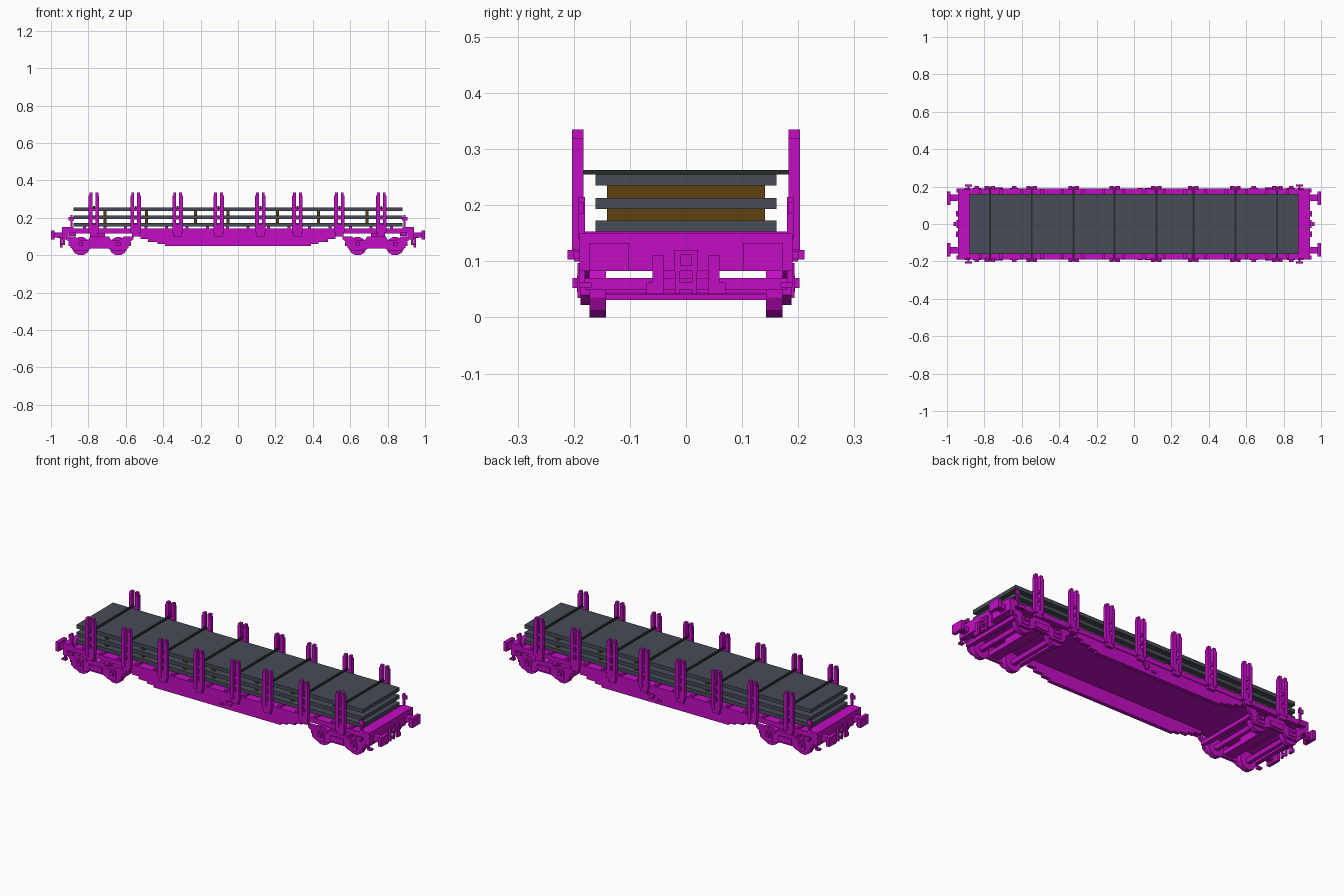
import bpy, bmesh, math
from mathutils import Matrix

cube = bpy.data.objects.get("Cube")
if cube:
    bpy.data.objects.remove(cube, do_unlink=True)


def material(name, rgb):
    m = bpy.data.materials.new(name)
    m.use_nodes = True
    m.diffuse_color = (*rgb, 1)
    m.node_tree.nodes["Principled BSDF"].inputs["Base Color"].default_value = (*rgb, 1)
    return m


MAGENTA = material("magenta paint", (0.55, 0.004, 0.55))
STEEL = material("slate steel", (0.061, 0.072, 0.096))
WOOD = material("brown timber", (0.115, 0.052, 0.005))
STRAP = material("dark strap", (0.023, 0.026, 0.026))


def finish(name, bm, mat):
    bmesh.ops.recalc_face_normals(bm, faces=bm.faces)
    me = bpy.data.meshes.new(name)
    bm.to_mesh(me)
    bm.free()
    me.materials.append(mat)
    ob = bpy.data.objects.new(name, me)
    bpy.context.collection.objects.link(ob)
    return ob


def add_box(bm, x0, x1, y0, y1, z0, z1):
    mat = Matrix.Translation(((x0 + x1) / 2, (y0 + y1) / 2, (z0 + z1) / 2))
    bmesh.ops.create_cube(bm, size=1, matrix=mat @ Matrix.Diagonal((x1 - x0, y1 - y0, z1 - z0, 1)))


def add_profile(bm, pts, y0, y1):
    """Extrude an x-z outline from y0 to y1."""
    face = bm.faces.new([bm.verts.new((x, y0, z)) for x, z in pts])
    res = bmesh.ops.extrude_face_region(bm, geom=[face])
    verts = [v for v in res["geom"] if isinstance(v, bmesh.types.BMVert)]
    bmesh.ops.translate(bm, verts=verts, vec=(0, y1 - y0, 0))


def boxes(name, mat, items, mirror=(False, False)):
    """One object from boxes, optionally mirrored across x and y."""
    bm = bmesh.new()
    for it in items:
        add_box(bm, *it)
    return mirrored(finish(name, bm, mat), *mirror)


def mirrored(ob, mx, my):
    if mx or my:
        mod = ob.modifiers.new("Mirror", 'MIRROR')
        mod.use_axis = (mx, my, False)
        mod.use_mirror_merge = False
    return ob


XY, X, Y = (True, True), (True, False), (False, True)
STAKES = [-0.77, -0.547, -0.323, -0.104, 0.12, 0.318, 0.542, 0.766]
SPACERS = [-0.71, -0.488, -0.227, -0.053, 0.21, 0.43, 0.69]

# Deck, side rails and end platforms
boxes("deck", MAGENTA, [(-0.9, 0.9, -0.17, 0.17, 0.122, 0.14)])
boxes("side_rail", MAGENTA, [(-0.93, 0.93, 0.165, 0.19, 0.115, 0.142)], Y)
boxes("headstock", MAGENTA, [(0.88, 0.94, -0.19, 0.19, 0.115, 0.15),
                             (0.905, 0.94, -0.19, 0.19, 0.083, 0.115)], X)
boxes("deck_bearer", MAGENTA,
      [(x - 0.008, x + 0.008, -0.186, 0.186, 0.138, 0.153) for x in [-0.82 + i * 0.1093 for i in range(16)]])

# Stepped belly girder along each side
half = [(0.56, 0.12), (0.56, 0.1), (0.52, 0.1), (0.52, 0.085), (0.48, 0.085), (0.48, 0.07),
        (0.43, 0.07), (0.43, 0.059), (0.39, 0.059), (0.39, 0.048)]
bm = bmesh.new()
add_profile(bm, half + [(-x, z) for x, z in reversed(half)], 0.165, 0.186)
mirrored(finish("belly_girder", bm, MAGENTA), False, True)

# Brake lever plate on the girder
boxes("brake_lever_plate", MAGENTA, [(0.06, 0.1, 0.185, 0.193, 0.085, 0.097),
                                     (0.07, 0.09, 0.185, 0.193, 0.07, 0.085),
                                     (0.02, 0.045, 0.185, 0.192, 0.066, 0.076)], Y)

# Stakes: twin posts with ties, standing in pockets
items = []
for x in STAKES:
    for s in (-1, 1):
        a, b = sorted((x + s * 0.008, x + s * 0.028))
        items.append((a, b, 0.183, 0.203, 0.12, 0.32))
        a, b = sorted((x + s * 0.008, x + s * 0.023))
        items.append((a, b, 0.183, 0.203, 0.32, 0.335))
    for z0, z1 in ((0.14, 0.165), (0.19, 0.205), (0.235, 0.25)):
        items.append((x - 0.01, x + 0.01, 0.187, 0.199, z0, z1))
    items.append((x - 0.021, x + 0.021, 0.18, 0.2, 0.1, 0.14))
boxes("stake", MAGENTA, items, Y)

# Cargo: slabs, timber spacers and straps
for i, z in enumerate((0.153, 0.193, 0.235)):
    boxes(f"cargo_slab_{i + 1}", STEEL, [(-0.88, 0.88, -0.161, 0.161, z, z + 0.02)])
boxes("timber_spacer", WOOD,
      [(x - 0.008, x + 0.008, -0.141, 0.141, z0, z1) for x in SPACERS
       for z0, z1 in ((0.173, 0.193), (0.213, 0.235))])
boxes("cargo_strap", STRAP, [(x - 0.005, x + 0.005, -0.184, 0.184, 0.255, 0.263) for x in STAKES])

# Buffers
boxes("buffer", MAGENTA, [(0.98, 1.0, 0.102, 0.173, 0.083, 0.133),
                          (0.94, 0.98, 0.123, 0.157, 0.095, 0.122)], XY)

# Coupling hook, hanging links and brake hoses
boxes("coupling", MAGENTA, [(0.94, 0.95, -0.021, 0.021, 0.083, 0.12),
                            (0.95, 0.965, -0.01, 0.01, 0.092, 0.112)], X)
boxes("coupling_link", MAGENTA, [(0.94, 0.95, 0.011, 0.02, 0.042, 0.085),
                                 (0.94, 0.95, 0, 0.012, 0.05, 0.062)], XY)
boxes("brake_hose", MAGENTA, [(0.938, 0.952, 0.04, 0.06, 0.042, 0.111),
                              (0.938, 0.952, 0.06, 0.07, 0.042, 0.062)], XY)

# Lamp brackets and corner handles
boxes("lamp_bracket", MAGENTA, [(0.885, 0.895, 0.18, 0.192, 0.14, 0.215),
                                (0.878, 0.907, 0.183, 0.192, 0.185, 0.205)], XY)
boxes("corner_handle", MAGENTA, [(0.867, 0.903, 0.2, 0.211, 0.103, 0.12),
                                 (0.88, 0.89, 0.185, 0.203, 0.105, 0.118)], XY)
boxes("corner_step", MAGENTA, [(0.925, 0.935, 0.18, 0.19, 0.06, 0.09),
                               (0.925, 0.95, 0.168, 0.19, 0.053, 0.062)], XY)

# Bogies: side frames, cross beams, axle boxes
C = 0.74
frame = [(-0.18, 0.1), (-0.18, 0.085), (-0.155, 0.065), (-0.155, 0.04), (-0.13, 0.022), (-0.07, 0.022),
         (-0.045, 0.036)]
outline = [(C + x, z) for x, z in frame] + [(C - x, z) for x, z in reversed(frame)]
outline += [(C + 0.13, 0.1), (C + 0.11, 0.082), (C + 0.06, 0.082), (C + 0.05, 0.1),
            (C - 0.05, 0.1), (C - 0.06, 0.082), (C - 0.11, 0.082), (C - 0.13, 0.1)]
bm = bmesh.new()
add_profile(bm, outline, 0.172, 0.188)
mirrored(finish("bogie_side_frame", bm, MAGENTA), True, True)

boxes("bogie_beam", MAGENTA,
      [(C + s * 0.155 - 0.012, C + s * 0.155 + 0.012, -0.18, 0.18, 0.05, 0.07) for s in (-1, 1)]
      + [(C - 0.03, C + 0.03, -0.18, 0.18, 0.045, 0.07), (C - 0.03, C + 0.03, -0.05, 0.05, 0.07, 0.125)], X)
boxes("axle_box", MAGENTA,
      [(C + s * 0.1 - 0.022, C + s * 0.1 + 0.022, 0.185, 0.193, 0.035, 0.078) for s in (-1, 1)]
      + [(C + s * 0.1 - 0.012, C + s * 0.1 + 0.012, 0.19, 0.202, 0.052, 0.07) for s in (-1, 1)]
      + [(C - 0.04, C + 0.04, 0.185, 0.194, 0.045, 0.075)], XY)

# Wheels and axles
bm = bmesh.new()
for s in (-1, 1):
    for y, r, d in ((0.1575, 0.05, 0.029), (0.075, 0.013, 0.15)):
        m = Matrix.Translation((C + s * 0.1, y, 0.048)) @ Matrix.Rotation(math.pi / 2, 4, 'X') \
            @ Matrix.Rotation(math.pi / 12, 4, 'Z')
        rr = 0.048 / math.cos(math.pi / 12) if r > 0.02 else r
        bmesh.ops.create_cone(bm, cap_ends=True, segments=12, radius1=rr, radius2=rr, depth=d, matrix=m)
mirrored(finish("wheel", bm, MAGENTA), True, True)
boxes("brake_beam", MAGENTA,
      [(C + s * 0.1 - 0.01, C + s * 0.1 + 0.01, -0.172, 0.172, 0.031, 0.05) for s in (-1, 1)], X)
